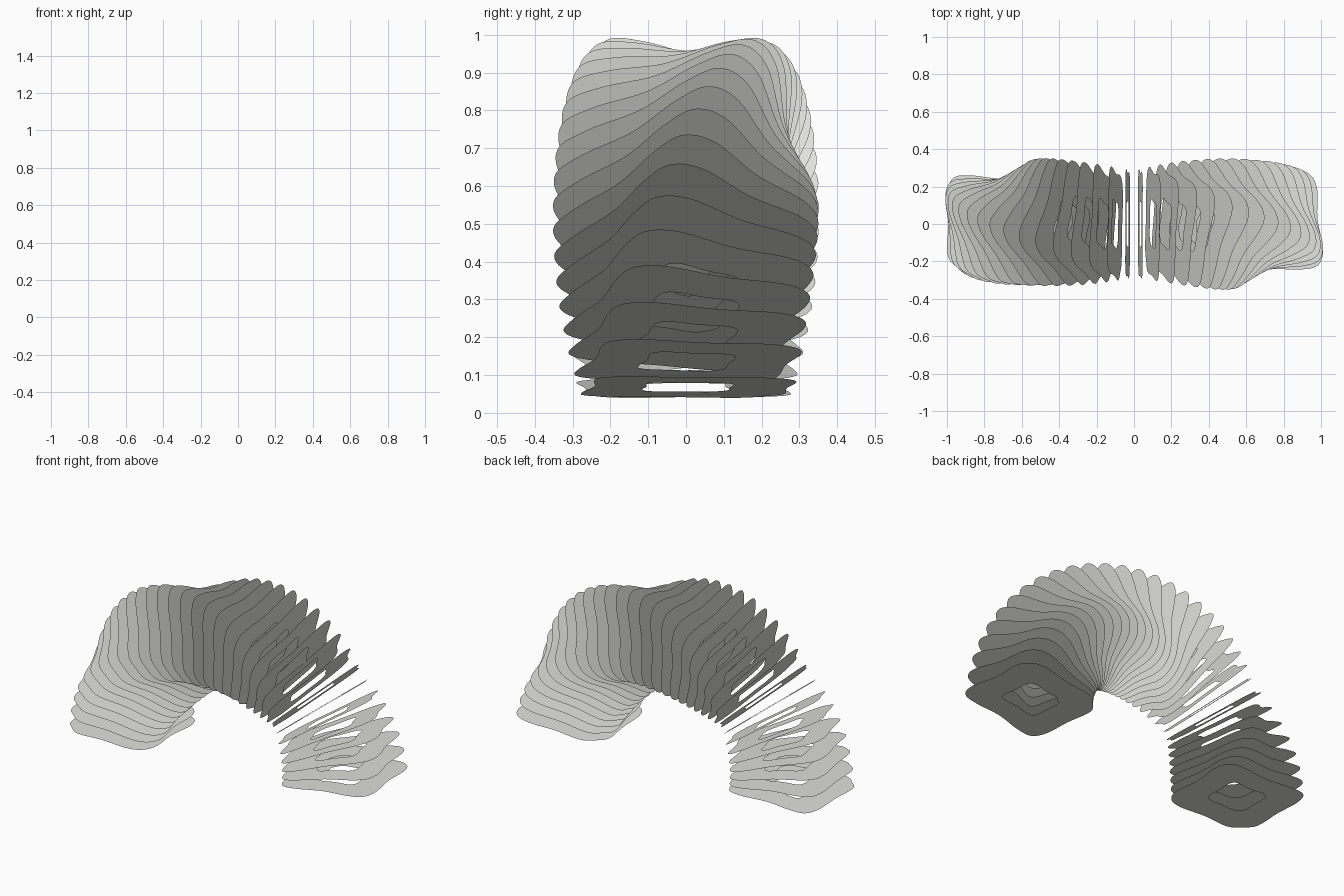
import bpy, bmesh, math
from mathutils import Matrix, Vector

if "Cube" in bpy.data.objects:
    bpy.data.objects.remove(bpy.data.objects["Cube"])

COUNT = 33           # plates along the half circle
RADIUS = 0.715       # arch radius to plate centres
HOLE = 0.43          # hole size relative to the plate outline
SUB = 8              # curve steps between profile points

mat = bpy.data.materials.new("light_grey")
mat.diffuse_color = (0.76, 0.76, 0.73, 1)
mat.use_nodes = True
mat.node_tree.nodes["Principled BSDF"].inputs["Base Color"].default_value = mat.diffuse_color

# Rounded, slightly irregular square: (angle in degrees, distance)
PROFILE = [(0, .35), (15, .331), (45, .272), (75, .329),
           (90, .35), (105, .321), (135, .268), (165, .319),
           (180, .327), (195, .325), (225, .278), (255, .328),
           (270, .351), (285, .299), (315, .243), (345, .299)]


def smooth_loop(points):
    """Closed Catmull-Rom curve through the points."""
    out, n = [], len(points)
    for i in range(n):
        a, b, c, d = (points[(i + j) % n] for j in (-1, 0, 1, 2))
        for s in range(SUB):
            t = s / SUB
            out.append(0.5 * (2 * b + (c - a) * t + (2 * a - 5 * b + 4 * c - d) * t ** 2
                              + (3 * b - a - 3 * c + d) * t ** 3))
    return out


pts = [Vector((r * math.cos(math.radians(a)), r * math.sin(math.radians(a)), 0))
       for a, r in PROFILE]
outline = smooth_loop(pts)

# One flat plate with a hole, shared by all objects
bm = bmesh.new()
outer = [bm.verts.new(p) for p in outline]
inner = [bm.verts.new(p * HOLE) for p in outline]
n = len(outline)
for i in range(n):
    j = (i + 1) % n
    bm.faces.new((outer[i], outer[j], inner[j], inner[i]))
mesh = bpy.data.meshes.new("plate")
bm.to_mesh(mesh)
bm.free()
mesh.materials.append(mat)

# Plates fanned along the arch, twisting half a turn on the way
for k in range(COUNT):
    theta = math.pi * (1 - k / COUNT)
    plate = bpy.data.objects.new(f"arch_plate_{k + 1:02d}", mesh)
    plate.matrix_world = (Matrix.Rotation(-theta, 4, 'Y')
                          @ Matrix.Translation((RADIUS, 0, 0))
                          @ Matrix.Rotation(theta - math.pi / 4, 4, 'Z'))
    bpy.context.collection.objects.link(plate)
